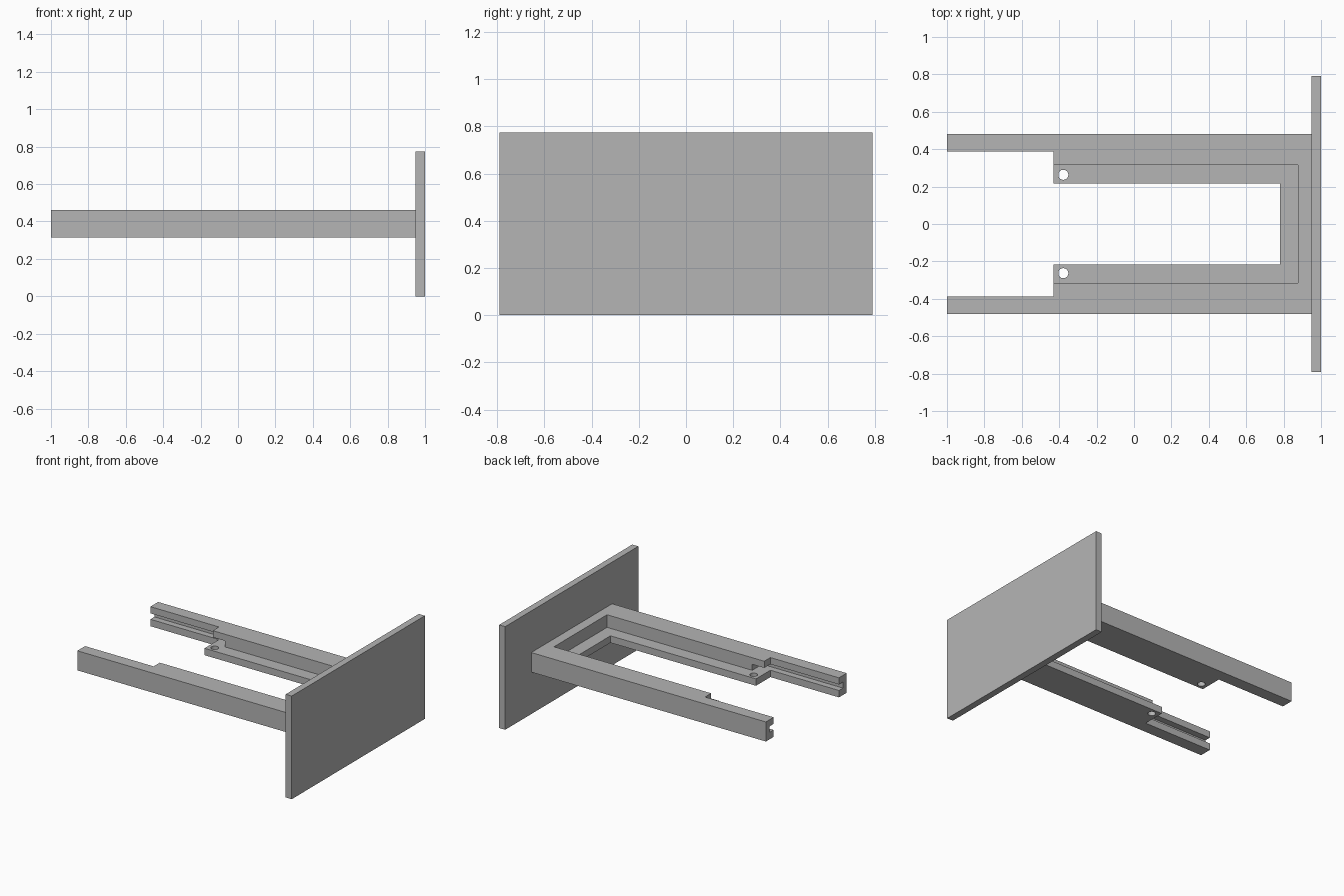
import bpy

default = bpy.data.objects.get("Cube")
if default:
    bpy.data.objects.remove(default, do_unlink=True)

grey = bpy.data.materials.new("light grey")
grey.use_nodes = True
colour = (0.46, 0.46, 0.46, 1)
grey.diffuse_color = colour
grey.node_tree.nodes["Principled BSDF"].inputs["Base Color"].default_value = colour

# Heights of the frame and its ledge, and the groove roof
BOTTOM, LEDGE, ROOF, TOP = 0.315, 0.367, 0.412, 0.462
TIP, STEP, PLATE = -1.0, -0.43, 0.95


def box(name, x, y, z):
    """Box from its min and max along each axis."""
    bpy.ops.mesh.primitive_cube_add(size=1, location=[sum(r) / 2 for r in (x, y, z)])
    ob = bpy.context.object
    ob.name = name
    ob.scale = [r[1] - r[0] for r in (x, y, z)]
    bpy.ops.object.transform_apply(location=True, rotation=False, scale=True)
    ob.data.materials.append(grey)
    return ob


def hide(ob):
    ob.hide_render = True
    ob.hide_viewport = True
    ob.display_type = 'WIRE'


def cut(target, cutter):
    mod = target.modifiers.new("cut " + cutter.name, 'BOOLEAN')
    mod.operation = 'DIFFERENCE'
    mod.solver = 'EXACT'
    mod.object = cutter
    hide(cutter)


# Back plate
box("end_plate", (PLATE, 1.0), (-0.79, 0.79), (0, 0.775))

# U-shaped frame, carved from one block
frame = box("forked_frame", (TIP, PLATE), (-0.48, 0.48), (BOTTOM, TOP))

# Clear the gap between the tips, the open centre and the recess above the ledge
cut(frame, box("tip_gap_cutter", (-1.2, STEP), (-0.388, 0.388), (0.2, 0.6)))
cut(frame, box("centre_cutter", (-0.6, 0.78), (-0.217, 0.217), (0.2, 0.6)))
cut(frame, box("recess_cutter", (-0.6, 0.877), (-0.315, 0.315), (LEDGE, 0.6)))

for side, label in ((1, "left"), (-1, "right")):
    # Groove along the inner face of the tip, running a little into the wall
    y = sorted((side * 0.25, side * 0.435))
    cut(frame, box(label + "_groove_cutter", (-1.2, -0.33), y, (LEDGE, ROOF)))
    # Pin hole through the ledge
    bpy.ops.mesh.primitive_cylinder_add(vertices=24, radius=0.027, depth=0.4,
                                        location=(-0.378, side * 0.263, 0.35))
    pin = bpy.context.object
    pin.name = label + "_hole_cutter"
    pin.data.materials.append(grey)
    cut(frame, pin)
